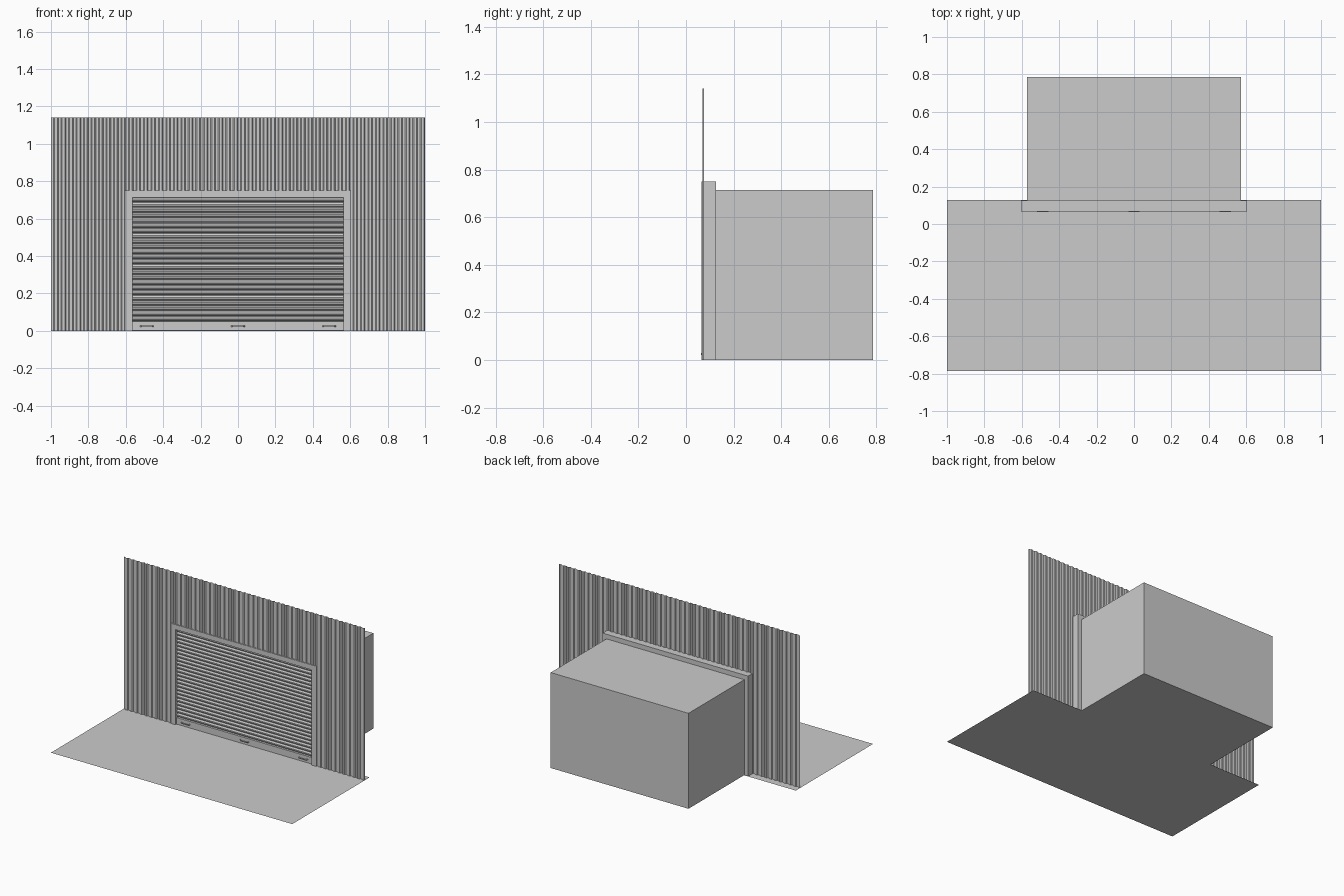
import bpy, bmesh, math

if "Cube" in bpy.data.objects:
    bpy.data.objects.remove(bpy.data.objects["Cube"])


def finish(name, bm):
    bmesh.ops.remove_doubles(bm, verts=bm.verts, dist=1e-5)
    bmesh.ops.recalc_face_normals(bm, faces=bm.faces)
    me = bpy.data.meshes.new(name)
    bm.to_mesh(me)
    bm.free()
    ob = bpy.data.objects.new(name, me)
    bpy.context.collection.objects.link(ob)
    return ob


def add_strip(bm, pts, offset):
    """Sweep an open line of points along an offset vector."""
    a = [bm.verts.new(p) for p in pts]
    b = [bm.verts.new([p[i] + offset[i] for i in range(3)]) for p in pts]
    for i in range(len(pts) - 1):
        bm.faces.new((a[i], a[i + 1], b[i + 1], b[i]))
    return a, b


def add_prism(bm, pts, offset):
    """Sweep a closed outline and cap both ends."""
    a, b = add_strip(bm, pts + [pts[0]], offset)
    bm.faces.new(a[:-1])
    bm.faces.new(b[:-1])


WALL_FRONT, WALL_BACK, WALL_TOP = 0.069, 0.076, 1.14
FRAME_FRONT, FRAME_BACK = 0.066, 0.126
OPEN_X, OPEN_Z = 0.564, 0.713
OUT_X, OUT_Z = 0.603, 0.75
ROOM_X, ROOM_Z, BACK = 0.571, 0.715, 0.786

# Ground apron joined to the room floor
bm = bmesh.new()
half = [(1, -BACK), (1, 0.129), (ROOM_X, 0.129), (ROOM_X, BACK)]
outline = half + [(-x, y) for x, y in reversed(half)]
bm.faces.new([bm.verts.new((x, y, 0)) for x, y in outline])
ob = finish("ground", bm)
if ob.data.polygons[0].normal.z < 0:
    ob.data.flip_normals()


# Corrugated wall around the doorway
def corrugation(x0, x1, z, pitch=0.04):
    pts = []
    for i in range(round((x1 - x0) / pitch)):
        x = x0 + i * pitch
        for t, y in ((0, WALL_BACK), (0.35, WALL_BACK), (0.5, WALL_FRONT), (0.85, WALL_FRONT)):
            pts.append((x + t * pitch, y, z))
    return pts + [(x1, WALL_BACK, z)]


bm = bmesh.new()
for x0, x1, z in ((-1, -0.6, 0), (-0.6, 0.6, OUT_Z - 0.01), (0.6, 1, 0)):
    add_strip(bm, corrugation(x0, x1, z), (0, 0, WALL_TOP - z))
finish("corrugated_wall", bm)

# Door frame
bm = bmesh.new()
y = FRAME_FRONT
arch = [(-OUT_X, y, 0), (-OUT_X, y, OUT_Z), (OUT_X, y, OUT_Z), (OUT_X, y, 0),
        (OPEN_X, y, 0), (OPEN_X, y, OPEN_Z), (-OPEN_X, y, OPEN_Z), (-OPEN_X, y, 0)]
add_prism(bm, arch, (0, FRAME_BACK - FRAME_FRONT, 0))
finish("door_frame", bm)

# Room shell behind the door: sides, ceiling and back
bm = bmesh.new()
y = FRAME_BACK
_, back = add_strip(bm, [(-ROOM_X, y, 0), (-ROOM_X, y, ROOM_Z), (ROOM_X, y, ROOM_Z), (ROOM_X, y, 0)],
                    (0, BACK - FRAME_BACK, 0))
bm.faces.new(back)
finish("room", bm)

# Roller shutter: bulged slats with a groove between them
SLATS, Z0 = 24, 0.05
step = (OPEN_Z - Z0) / SLATS
profile = [(0, 0.094), (0.12, 0.094), (0.2, 0.087), (0.4, 0.083), (0.7, 0.083), (0.9, 0.087)]
bm = bmesh.new()
pts = [(-OPEN_X, py, Z0 + (i + t) * step) for i in range(SLATS) for t, py in profile]
pts.append((-OPEN_X, 0.094, OPEN_Z))
add_strip(bm, pts, (2 * OPEN_X, 0, 0))
ob = finish("roller_shutter", bm)
if sum(p.normal.y * p.area for p in ob.data.polygons) > 0:
    ob.data.flip_normals()

# Bottom rail
bm = bmesh.new()
add_prism(bm, [(-OPEN_X, 0.078, 0.001), (-OPEN_X, 0.078, Z0), (-OPEN_X, 0.098, Z0), (-OPEN_X, 0.098, 0.001)],
          (2 * OPEN_X, 0, 0))
finish("bottom_rail", bm)

# Three pull handles on the rail
for n, cx in enumerate((-0.487, 0, 0.487)):
    bm = bmesh.new()
    loop = [(-0.037, 0.079), (-0.030, 0.064), (0.030, 0.064), (0.037, 0.079),
            (0.031, 0.079), (0.027, 0.069), (-0.027, 0.069), (-0.031, 0.079)]
    add_prism(bm, [(cx + x, y, 0.022) for x, y in loop], (0, 0, 0.007))
    finish(f"pull_handle_{n + 1}", bm)
